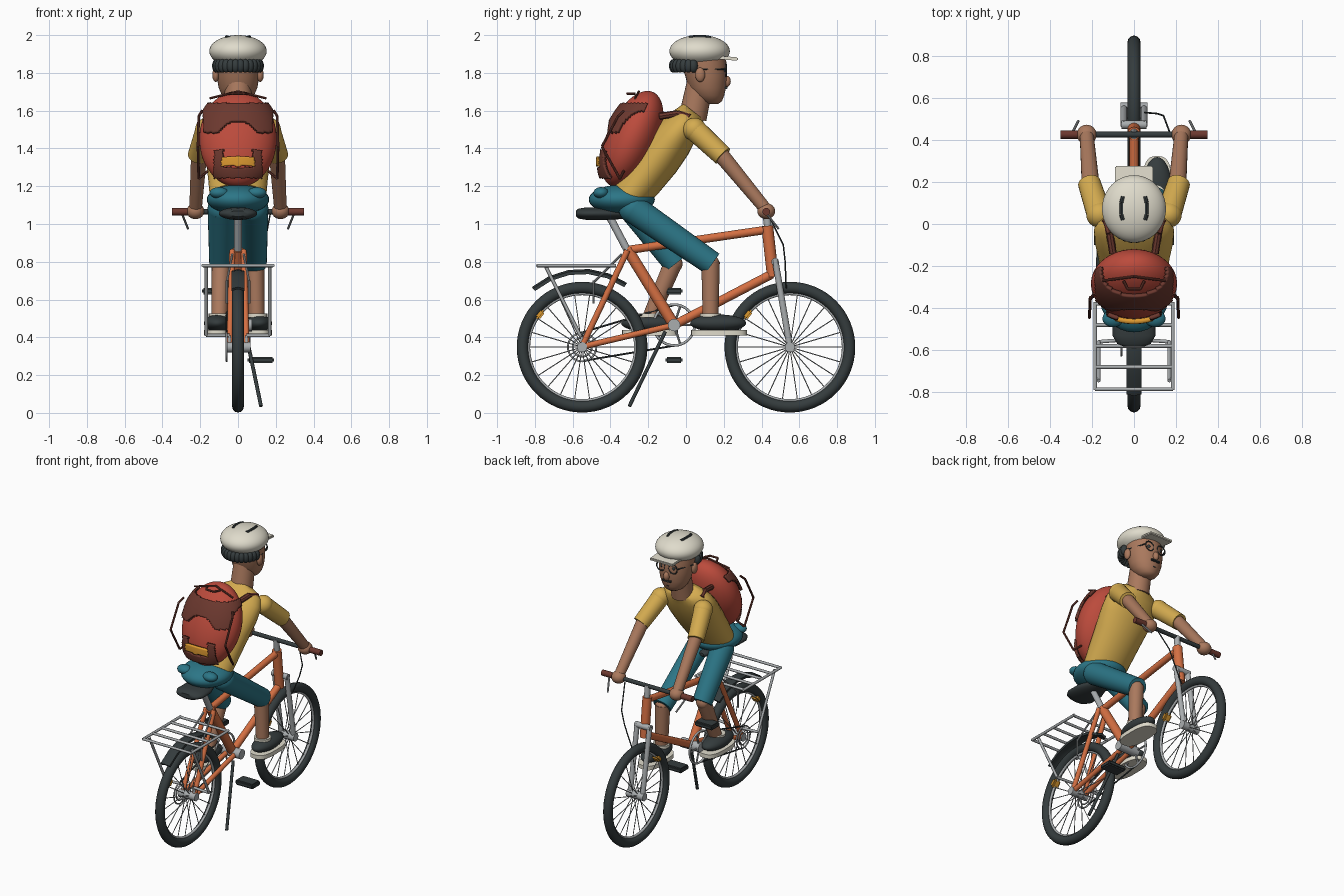
import bpy, bmesh, math
from mathutils import Vector, Matrix

if "Cube" in bpy.data.objects:
    bpy.data.objects.remove(bpy.data.objects["Cube"])

def material(name, c):
    m = bpy.data.materials.new(name)
    m.diffuse_color = (*c, 1)
    m.use_nodes = True
    m.node_tree.nodes["Principled BSDF"].inputs["Base Color"].default_value = m.diffuse_color
    return m

DARK = material("charcoal", (.035, .045, .047))
ORANGE = material("frame orange", (.66, .16, .055))
GREY = material("metal grey", (.40, .42, .43))
SKIN = material("skin", (.40, .19, .11))
YELLOW = material("shirt yellow", (.66, .41, .08))
TEAL = material("trouser teal", (.025, .18, .24))
RED = material("pack red", (.50, .07, .045))
BROWN = material("strap brown", (.15, .04, .028))
WHITE = material("off white", (.74, .71, .60))
AMBER = material("amber", (.72, .32, .03))

def finish(name, bm, mat):
    bmesh.ops.recalc_face_normals(bm, faces=bm.faces)
    me = bpy.data.meshes.new(name)
    bm.to_mesh(me)
    bm.free()
    me.materials.append(mat)
    ob = bpy.data.objects.new(name, me)
    bpy.context.collection.objects.link(ob)
    return ob

def rods(name, segs, r, mat, n=16):
    """Cylinders between point pairs; r may be (start, end)."""
    r1, r2 = r if isinstance(r, tuple) else (r, r)
    bm = bmesh.new()
    for p, q in segs:
        p, q = Vector(p), Vector(q)
        d = q - p
        M = Matrix.Translation((p + q) / 2) @ d.to_track_quat('Z', 'Y').to_matrix().to_4x4()
        bmesh.ops.create_cone(bm, cap_ends=True, segments=n, radius1=r1, radius2=r2,
                              depth=d.length, matrix=M)
    return finish(name, bm, mat)

def path(name, pts, r, mat, n=8):
    return rods(name, list(zip(pts, pts[1:])), r, mat, n)

def balls(name, centres, radii, mat, tilt=0, u=32, v=20):
    bm = bmesh.new()
    for c in centres:
        M = Matrix.Translation(c) @ Matrix.Rotation(tilt, 4, 'X') @ Matrix.Diagonal((*radii, 1))
        bmesh.ops.create_uvsphere(bm, u_segments=u, v_segments=v, radius=1, matrix=M)
    return finish(name, bm, mat)

def box(name, c, size, mat, tilt=0):
    bm = bmesh.new()
    M = Matrix.Translation(c) @ Matrix.Rotation(tilt, 4, 'X') @ Matrix.Diagonal((*size, 1))
    bmesh.ops.create_cube(bm, size=1, matrix=M)
    bmesh.ops.bevel(bm, geom=bm.edges[:], offset=min(size) * .25, segments=2, affect='EDGES')
    return finish(name, bm, mat)

def loft(name, rings, mat):
    bm = bmesh.new()
    rows = [[bm.verts.new(p) for p in ring] for ring in rings]
    n = len(rows[0])
    for a, b in zip(rows, rows[1:]):
        for i in range(n):
            bm.faces.new((a[i], a[(i + 1) % n], b[(i + 1) % n], b[i]))
    bm.faces.new(rows[0])
    bm.faces.new(rows[-1])
    return finish(name, bm, mat)

def oval(c, u, v, n=32):
    c, u, v = Vector(c), Vector(u), Vector(v)
    return [c + u * math.cos(i * math.tau / n) + v * math.sin(i * math.tau / n) for i in range(n)]

def ring(name, c, R, r, mat, axis='X', n=64):
    rot = (0, math.pi / 2, 0) if axis == 'X' else (math.pi / 2, 0, 0)
    bpy.ops.mesh.primitive_torus_add(location=c, rotation=rot, major_radius=R, minor_radius=r,
                                     major_segments=n, minor_segments=12)
    ob = bpy.context.object
    ob.name = name
    ob.data.materials.append(mat)

# Wheels
HZ = .348
for tag, y in (("rear", -.55), ("front", .55)):
    ring(tag + "_tyre", (0, y, HZ), .315, .031, DARK)
    ring(tag + "_rim", (0, y, HZ), .284, .009, GREY)
    rods(tag + "_hub", [((-.065, y, HZ), (.065, y, HZ))], .027, GREY)
    spokes = []
    for i in range(22):
        a = i * math.tau / 22
        spokes.append(((.022 * (-1) ** i, y, HZ), (0, y + .285 * math.cos(a), HZ + .285 * math.sin(a))))
    rods(tag + "_spokes", spokes, .0028, GREY, 6)
    box(tag + "_reflector", (0, y - .225, HZ + .175), (.05, .055, .035), AMBER, .9)

# Frame
BB, SEAT, HT, HB = (0, -.063, .465), (0, -.31, .865), (0, .43, .99), (0, .46, .72)
rods("seat_tube", [(BB, SEAT)], .03, ORANGE)
rods("top_tube", [((0, -.31, .862), (0, .432, .97))], .022, ORANGE)
rods("down_tube", [(BB, (0, .455, .735))], .024, ORANGE)
rods("head_tube", [(HT, HB)], .031, ORANGE)
for s in (-1, 1):
    rods("seat_stay", [((s * .03, -.31, .86), (s * .045, -.55, .355))], .016, ORANGE)
    rods("chain_stay", [((s * .03, -.063, .465), (s * .045, -.55, .35))], .016, ORANGE)
    rods("fork_blade", [((s * .048, .472, .81), (s * .048, .55, HZ))], .017, GREY)
    rods("rear_brake", [((s * .06, -.49, .70), (s * .06, -.49, .58)),
                        ((s * .03, -.34, .84), (s * .06, -.49, .69))], .006, GREY, 8)
rods("fork_crown", [((-.06, .472, .80), (.06, .472, .80))], .02, GREY)
rods("handlebar_stem", [((0, .423, 1.07), (0, .435, .97))], .02, GREY)

# Handlebar, levers and cable
rods("handlebar", [((-.26, .425, 1.065), (.26, .425, 1.065))], .014, DARK)
for s in (-1, 1):
    rods("grip", [((s * .22, .425, 1.065), (s * .35, .425, 1.065))], .02, BROWN)
    rods("brake_lever", [((s * .295, .43, 1.05), (s * .265, .49, .975))], .006, GREY, 8)
path("brake_cable", [(.17, .435, 1.05), (.14, .515, .89), (.11, .525, .80), (.05, .53, .66)], .004, DARK)

# Drivetrain on the left side
ring("chainring", (-.06, -.063, .465), .108, .007, GREY)
rods("bottom_bracket", [((-.075, -.063, .465), (.075, -.063, .465))], .033, GREY)
rods("chainring_arms", [((-.06, -.063, .465), (-.06, -.063 + .108 * math.cos(a), .465 + .108 * math.sin(a)))
                        for a in [i * math.tau / 5 for i in range(5)]], .006, GREY, 8)
for R in (.075, .05):
    ring("rear_cog", (-.06, -.55, HZ), R, .005, GREY)
rods("chain", [((-.06, -.055, .573), (-.06, -.56, HZ + .075)),
               ((-.06, -.05, .358), (-.06, -.54, HZ - .072))], .005, DARK, 8)
for s, z in ((-1, .645), (1, .28)):
    box("pedal", (s * .12, -.063, z), (.14, .09, .034), DARK)
rods("kickstand", [((.04, -.11, .43), (.122, -.30, .035))], .01, DARK, 10)

# Saddle and post
rods("seat_post", [((0, -.40, 1.03), (0, -.31, .86))], .02, GREY)
loft("saddle", [oval((0, y, 1.055), (w, 0, 0), (0, 0, t)) for y, w, t in
     ((-.582, .05, .015), (-.57, .08, .026), (-.53, .102, .033), (-.44, .1, .034), (-.36, .07, .03),
      (-.27, .042, .025), (-.19, .03, .02), (-.175, .015, .01))], DARK)

# Rear mudguard and luggage rack
def guard_ring(deg):
    a = math.radians(deg)
    return [(x, -.55 + r * math.cos(a), HZ + r * math.sin(a))
            for x, r in ((-.035, .388), (-.035, .405), (0, .415), (.035, .405), (.035, .388), (0, .4))]
loft("mudguard", [guard_ring(d) for d in (130, 115, 100, 85, 70, 55)], DARK)
rack = [((-.185, y, .78), (.185, y, .78)) for y in (-.785, -.68, -.58, -.48, -.38)]
for s in (-1, 1):
    rack += [((s * .185, -.79, .78), (s * .185, -.37, .78)),
             ((s * .168, -.745, .78), (s * .168, -.56, .41)),
             ((s * .168, -.56, .41), (s * .045, -.55, .41)),
             ((s * .045, -.55, .41), (s * .045, -.55, .35))]
rods("luggage_rack", rack, .009, GREY, 10)

# Torso, lofted along the leaning spine
A, B, N = Vector((0, -.30, 1.15)), Vector((0, .04, 1.595)), Vector((0, .788, -.615))
loft("shirt", [oval(A.lerp(B, t), (w, 0, 0), N * d) for t, w, d in
     ((0, .15, .10), (.2, .158, .115), (.45, .172, .122), (.65, .188, .115), (.8, .19, .10),
      (.9, .17, .085), (.96, .13, .075), (1, .085, .07))], YELLOW)
rods("neck", [((0, .035, 1.56), (0, .075, 1.75))], (.074, .07), SKIN, 28)

# Head
loft("head", [oval((0, y, z), (w, 0, 0), (0, d, 0)) for z, y, w, d in
     ((1.635, .14, .03, .03), (1.65, .13, .06, .06), (1.68, .12, .085, .082), (1.72, .112, .102, .1),
      (1.78, .107, .113, .11), (1.85, .095, .118, .12), (1.91, .085, .115, .12))], SKIN)
balls("ears", [(s * .118, .075, 1.79) for s in (-1, 1)], (.018, .026, .038), SKIN)
balls("nose", [(0, .215, 1.755)], (.02, .022, .03), SKIN)
balls("eyes", [(s * .045, .2, 1.815) for s in (-1, 1)], (.012, .01, .014), DARK)
for s in (-1, 1):
    ring("glasses_rim", (s * .047, .212, 1.815), .032, .004, DARK, 'Y', 24)
path("glasses_arms", [(-.12, .09, 1.82), (-.079, .212, 1.82)], .004, DARK)
path("glasses_arm_right", [(.12, .09, 1.82), (.079, .212, 1.82)], .004, DARK)
box("moustache", (0, .213, 1.722), (.07, .016, .014), DARK)
path("mouth", [(-.03, .192, 1.687), (0, .2, 1.683), (.03, .192, 1.687)], .005, DARK)
balls("hair", [(.115 * math.cos(a), .05 + .118 * math.sin(a), 1.837) for a in
               [math.radians(185 + 170 * i / 13) for i in range(14)]], (.023, .023, .036), DARK, 0, 12, 8)

# Helmet
balls("helmet", [(0, .072, 1.915)], (.152, .16, .085), WHITE, 0, 48, 28)
box("helmet_visor", (0, .215, 1.878), (.18, .12, .018), WHITE, -.08)
for s in (-1, 1):
    path("helmet_vent", [(s * .052, .02, 1.987), (s * .06, .045, 1.99), (s * .06, .1, 1.99),
                         (s * .052, .13, 1.985)], .01, DARK)

# Arms
for s in (-1, 1):
    balls("shoulder", [(s * .165, .045, 1.5)], (.062, .062, .062), YELLOW)
    rods("sleeve", [((s * .165, .045, 1.5), (s * .213, .195, 1.36))], (.06, .054), YELLOW, 24)
    rods("arm", [((s * .205, .17, 1.385), (s * .225, .425, 1.075))], (.043, .033), SKIN, 24)
    balls("hand", [(s * .225, .425, 1.068)], (.047, .047, .042), SKIN)

# Trousers, legs and shoes; the two legs differ in reach
balls("hips", [(0, -.34, 1.13)], (.165, .175, .078), TEAL)
balls("trouser_pockets", [(s * .1, -.45, 1.165) for s in (-1, 1)], (.05, .04, .03), TEAL)
def outline(x, y, z, w, l, n=36):
    f = lambda c: math.copysign(abs(c) ** .7, c)
    return [(x + w * f(math.cos(i * math.tau / n)), y + l * f(math.sin(i * math.tau / n)), z) for i in range(n)]
for tag, s, knee, ankle, foot in (("right", 1, .13, .13, .17), ("left", -1, -.065, -.2, -.195)):
    balls(tag + "_hip_joint", [(s * .085, -.28, 1.08)], (.076, .076, .076), TEAL)
    rods(tag + "_trouser_leg", [((s * .085, -.28, 1.08), (s * .088, knee + .01, .79))], (.076, .064), TEAL, 28)
    rods(tag + "_shin", [((s * .09, knee, .80), (s * .1, ankle, .48))], (.049, .041), SKIN, 24)
    balls(tag + "_knee", [(s * .09, knee, .79)], (.047, .047, .047), SKIN)
    rods(tag + "_sock", [((s * .1, ankle, .505), (s * .1, ankle, .525))], .055, WHITE, 24)
    balls(tag + "_shoe", [(s * .11, foot, .475)], (.07, .148, .046), DARK)
    loft(tag + "_sole", [outline(s * .11, foot + .005, z, .07, .148) for z in (.41, .438)], WHITE)

# Backpack, with trim cut from a slightly larger shell
PC, PR, TILT = Vector((0, -.285, 1.45)), Vector((.205, .135, .272)), -math.radians(24)
balls("backpack", [PC], PR, RED, TILT, 48, 32)
def trim(name, rule, grow, mat):
    bm = bmesh.new()
    M = Matrix.Translation(PC) @ Matrix.Rotation(TILT, 4, 'X') @ Matrix.Diagonal((*(PR * 1.01), 1))
    bmesh.ops.create_uvsphere(bm, u_segments=128, v_segments=96, radius=1, matrix=M)
    gone = []
    for f in bm.faces:
        c = f.calc_center_median()
        back = (M.inverted() @ c).y < 0
        if not (back and rule(abs(c.x), c.z)):
            gone.append(f)
    bmesh.ops.delete(bm, geom=gone, context='FACES')
    ob = finish(name, bm, mat)
    mod = ob.modifiers.new("thickness", 'SOLIDIFY')
    mod.thickness, mod.offset = grow, 1
trim("pack_flap", lambda x, z: x < .172 and 1.48 < z < 1.63 and (x / .125) ** 2 + ((z - 1.40) / .14) ** 2 > 1,
     .018, BROWN)
trim("pack_pocket", lambda x, z: x < .118 and 1.25 < z < 1.39 and (x > .075 or z < 1.30), .02, BROWN)
trim("pack_stripe", lambda x, z: x < .08 and 1.308 < z < 1.355, .024, AMBER)
path("pack_zip", [(-.15, -.27, 1.665), (0, -.25, 1.702), (.15, -.27, 1.665)], .006, BROWN)
path("pack_handle", [(-.05, -.27, 1.69), (-.03, -.31, 1.69), (.03, -.31, 1.69), (.05, -.27, 1.69)], .007, BROWN)
for s in (-1, 1):
    path("pack_side_strap", [(s * .19, -.33, 1.60), (s * .208, -.36, 1.57), (s * .212, -.445, 1.41),
                             (s * .208, -.35, 1.24), (s * .16, -.33, 1.28)], .007, BROWN)
    path("shoulder_strap", [(s * .1, -.14, 1.57), (s * .115, -.045, 1.585), (s * .135, .02, 1.565)], .018, BROWN)

# Smooth shading with sharp edges kept
bpy.ops.object.select_all(action='DESELECT')
for ob in bpy.context.collection.objects:
    ob.select_set(True)
    bpy.context.view_layer.objects.active = ob
bpy.ops.object.shade_smooth_by_angle(angle=math.radians(40))
